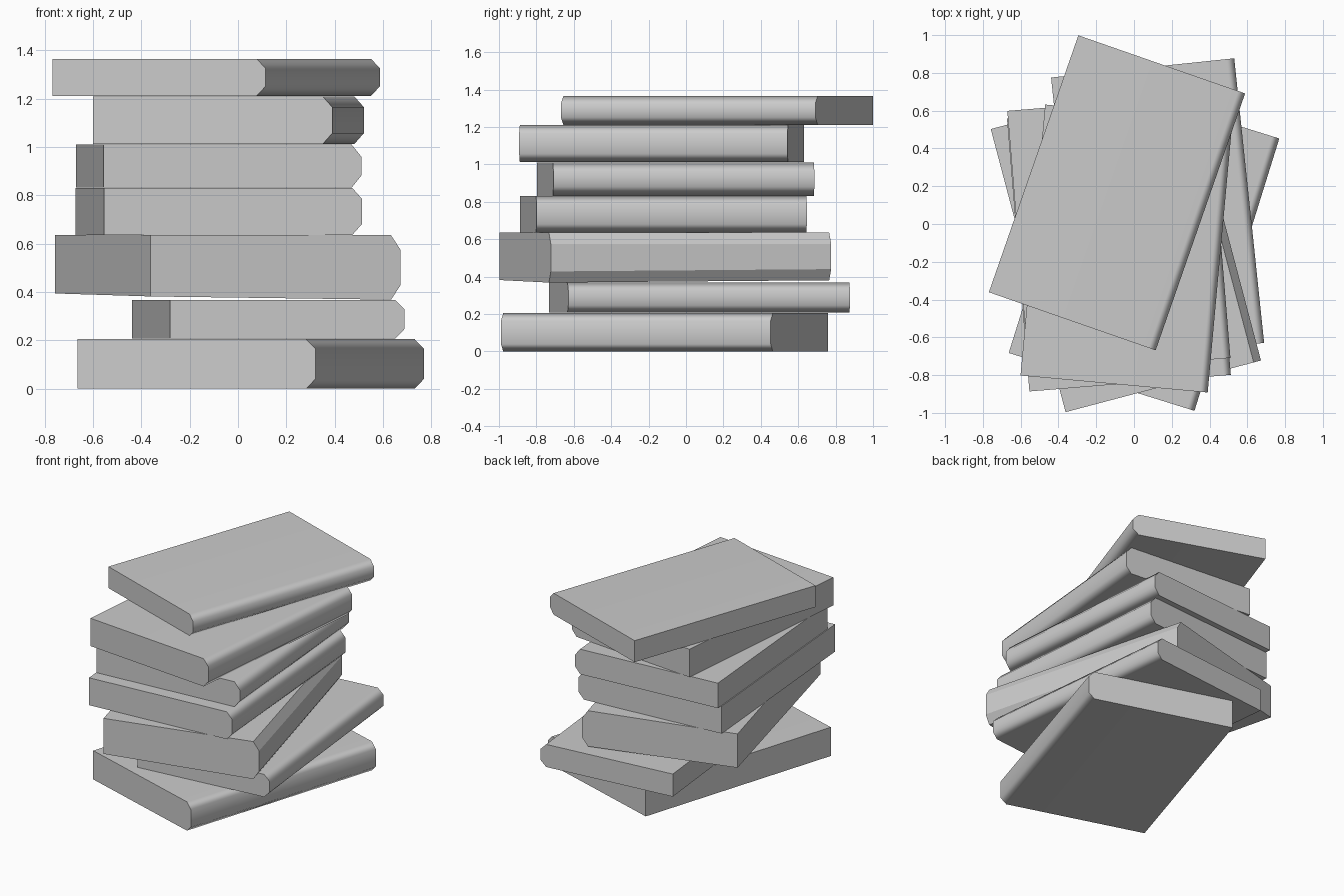
import bpy
import bmesh
from math import radians

cube = bpy.data.objects.get("Cube")
if cube:
    bpy.data.objects.remove(cube, do_unlink=True)

# Single plain grey for the whole stack
grey = bpy.data.materials.new("plain_grey")
grey.use_nodes = True
colour = (0.6, 0.6, 0.6, 1)
grey.diffuse_color = colour
grey.node_tree.nodes["Principled BSDF"].inputs["Base Color"].default_value = colour


def book(name, centre, size, z0, z1, turn, bevel, smooth=True, tilt=(0, 0)):
    """Slab with a chamfered spine on its +x side; tilt slopes the underside."""
    half_w, half_l = size[0] / 2, size[1] / 2
    inset, drop = bevel
    profile = [(-half_w, z0), (half_w - inset, z0), (half_w, z0 + drop),
               (half_w, z1 - drop), (half_w - inset, z1), (-half_w, z1)]
    bm = bmesh.new()
    front = bm.faces.new([bm.verts.new((x, -half_l, z)) for x, z in profile])
    extruded = bmesh.ops.extrude_face_region(bm, geom=[front])["geom"]
    back = [v for v in extruded if isinstance(v, bmesh.types.BMVert)]
    bmesh.ops.translate(bm, verts=back, vec=(0, 2 * half_l, 0))
    middle = (z0 + z1) / 2
    for v in bm.verts:
        if v.co.z < middle:
            v.co.z += tilt[0] * v.co.x + tilt[1] * v.co.y
    bmesh.ops.recalc_face_normals(bm, faces=bm.faces)

    mesh = bpy.data.meshes.new(name)
    bm.to_mesh(mesh)
    bm.free()
    mesh.materials.append(grey)
    obj = bpy.data.objects.new(name, mesh)
    bpy.context.collection.objects.link(obj)
    obj.location = (*centre, 0)
    obj.rotation_euler.z = radians(turn)

    # Rounded shading on the spine, crisp covers and page edges
    if smooth:
        bpy.ops.object.select_all(action="DESELECT")
        obj.select_set(True)
        bpy.context.view_layer.objects.active = obj
        bpy.ops.object.shade_smooth_by_angle(angle=radians(75))
        weighted = obj.modifiers.new("flat_covers", "WEIGHTED_NORMAL")
        weighted.keep_sharp = True


# Stack from the ground up
book("bottom_book", (0.053, -0.115), (1.03, 1.51), 0, 0.205, -17.3, (0.04, 0.04))
book("second_book", (0.125, 0.073), (0.975, 1.515), 0.207, 0.368, 6, (0.04, 0.04))
book("thick_book", (-0.043, -0.11), (1.07, 1.55), 0.381, 0.635, 14.8, (0.04, 0.06),
     smooth=False, tilt=(-0.013, 0.008))
book("fourth_book", (-0.08, -0.12), (1.07, 1.45), 0.636, 0.831, 4.7, (0.04, 0.045))
book("fifth_book", (-0.08, -0.055), (1.07, 1.4), 0.832, 1.01, 4.7, (0.04, 0.05))
book("sixth_book", (-0.04, -0.13), (0.995, 1.44), 1.012, 1.21, -5.2, (0.04, 0.045))
book("top_book", (-0.09, 0.165), (0.935, 1.44), 1.212, 1.365, -19.2, (0.04, 0.04))
